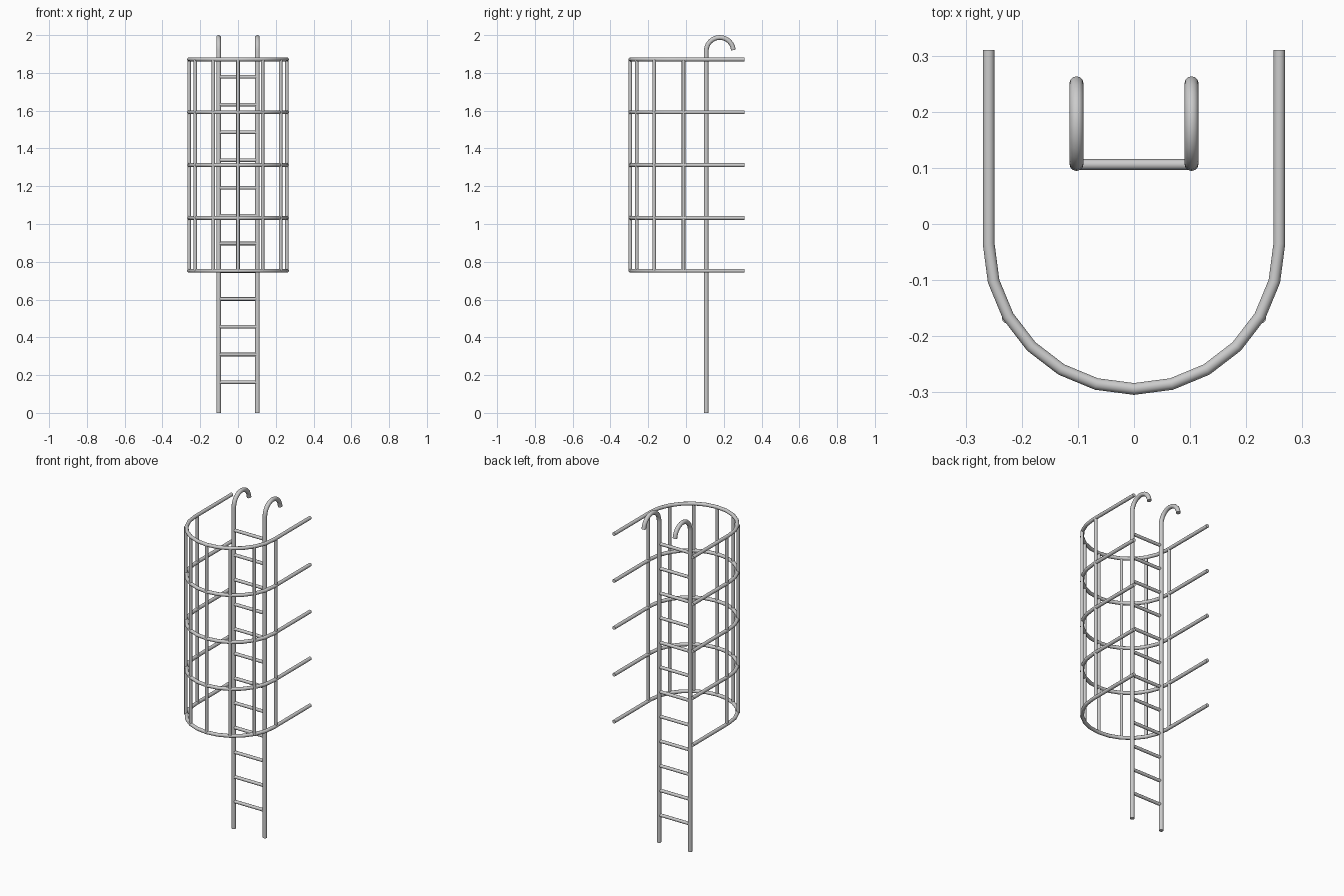
import bpy
from math import sin, cos, pi, radians

if "Cube" in bpy.data.objects:
    bpy.data.objects.remove(bpy.data.objects["Cube"])


def tube(name, paths, radius):
    """Round tubes swept along polyline paths, converted to a mesh."""
    cu = bpy.data.curves.new(name, 'CURVE')
    cu.dimensions = '3D'
    cu.bevel_depth = radius
    cu.bevel_resolution = 4
    cu.use_fill_caps = True
    for pts in paths:
        sp = cu.splines.new('POLY')
        sp.points.add(len(pts) - 1)
        for p, co in zip(sp.points, pts):
            p.co = (*co, 1)
    ob = bpy.data.objects.new(name, cu)
    bpy.context.collection.objects.link(ob)
    bpy.ops.object.select_all(action='DESELECT')
    ob.select_set(True)
    bpy.context.view_layer.objects.active = ob
    bpy.ops.object.convert(target='MESH')
    bpy.ops.object.shade_smooth_by_angle(angle=radians(35))
    return bpy.context.object


RAIL_X, RAIL_Y = 0.1025, 0.107
HOOP_R, HOOP_Y = 0.259, -0.035
HOOP_Z = [0.7525 + 0.2797 * i for i in range(5)]

# Side rails with hooked tops
HOOK_R, HOOK_Z = 0.072, 1.9155
for side, s in (("left", -1), ("right", 1)):
    path = [(s * RAIL_X, RAIL_Y, 0)]
    for i in range(13):
        a = radians(176) * i / 12
        path.append((s * RAIL_X, RAIL_Y + HOOK_R * (1 - cos(a)), HOOK_Z + HOOK_R * sin(a)))
    tube(side + "_rail", [path], 0.0125)

# Rungs
tube("rungs", [[(-RAIL_X, 0.106, z), (RAIL_X, 0.106, z)]
               for z in (0.162 + 0.147 * i for i in range(12))], 0.0095)

# U-shaped cage hoops
arc = [(-HOOP_R * cos(pi * i / 12), HOOP_Y - HOOP_R * sin(pi * i / 12)) for i in range(13)]
u = [(-HOOP_R, 0.31)] + arc + [(HOOP_R, 0.31)]
for i, z in enumerate(HOOP_Z):
    tube(f"cage_hoop_{i + 1}", [[(x, y, z) for x, y in u]], 0.0105)

# Vertical cage bars
half = [(0.259, -0.013), (0.226, -0.168), (0.130, -0.260)]
spots = half + [(-x, y) for x, y in half] + [(0, -0.295)]
tube("cage_bars", [[(x, y, HOOP_Z[0]), (x, y, HOOP_Z[-1])] for x, y in spots], 0.0095)
